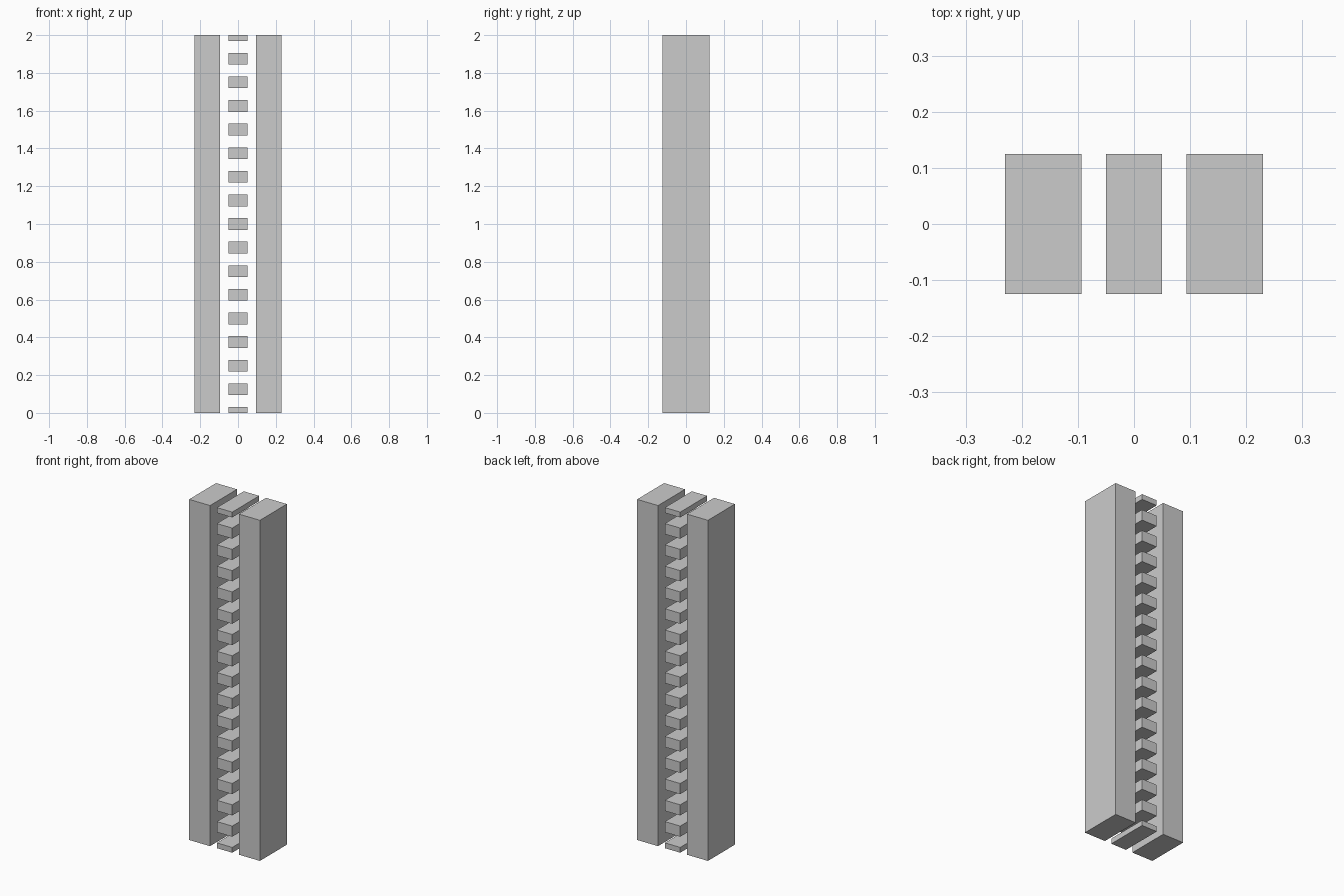
import bpy

if "Cube" in bpy.data.objects:
    bpy.data.objects.remove(bpy.data.objects["Cube"])

DEPTH = 0.25     # shared front-to-back depth
HEIGHT = 2.0
STEPS = 16       # block spacings along the height
PITCH = HEIGHT / STEPS
BLOCK_H = PITCH / 2


def box(name, x0, x1, z0, z1):
    """Box spanning the given x and z ranges, centred on y = 0."""
    bpy.ops.mesh.primitive_cube_add(size=1, location=((x0 + x1) / 2, 0, (z0 + z1) / 2))
    obj = bpy.context.object
    obj.name = name
    obj.scale = (x1 - x0, DEPTH, z1 - z0)
    bpy.ops.object.transform_apply(location=True, rotation=False, scale=True)
    return obj


# Two solid side posts
box("left_post", -0.23, -0.094, 0, HEIGHT)
box("right_post", 0.094, 0.23, 0, HEIGHT)

# Column of evenly spaced blocks, the end ones cut to half height
for i in range(STEPS + 1):
    z = i * PITCH
    box(f"middle_block_{i:02d}", -0.05, 0.05,
        max(0, z - BLOCK_H / 2), min(HEIGHT, z + BLOCK_H / 2))
